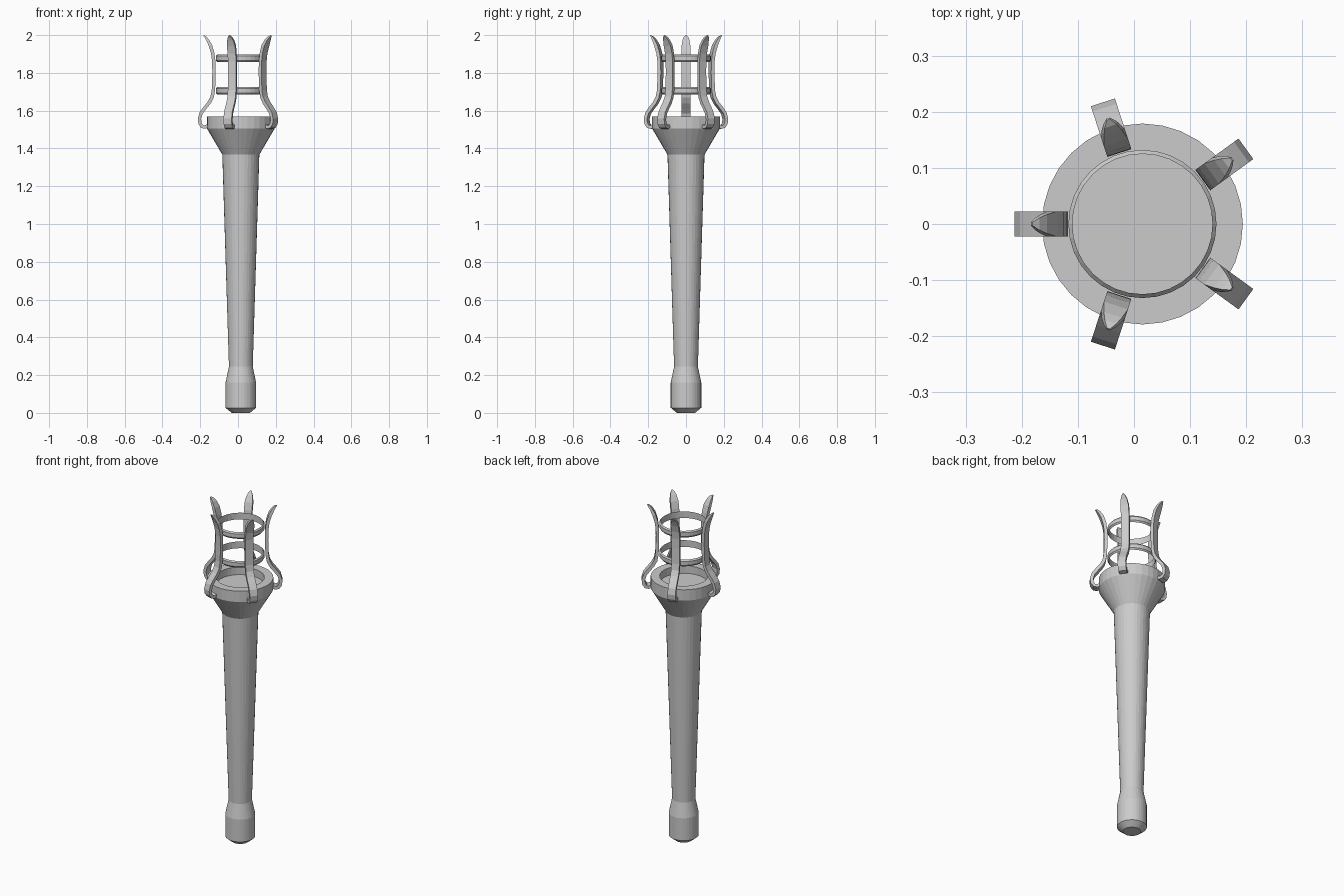
import bpy, bmesh, math
from mathutils import Vector

if "Cube" in bpy.data.objects:
    bpy.data.objects.remove(bpy.data.objects["Cube"])

CX = 0.015      # the handle axis sits slightly right of the bounding-box centre
SIDES = 32

grey = bpy.data.materials.new("plain grey")
grey.diffuse_color = (0.6, 0.6, 0.6, 1)
grey.use_nodes = True
grey.node_tree.nodes["Principled BSDF"].inputs["Base Color"].default_value = grey.diffuse_color


def finish(name, bm):
    bmesh.ops.recalc_face_normals(bm, faces=bm.faces)
    mesh = bpy.data.meshes.new(name)
    bm.to_mesh(mesh)
    bm.free()
    mesh.materials.append(grey)
    obj = bpy.data.objects.new(name, mesh)
    obj.location.x = CX
    bpy.context.collection.objects.link(obj)
    return obj


def lathe(name, profile, closed=False):
    """Spin (radius, z) points round z; open profiles get end caps."""
    bm = bmesh.new()
    rows = []
    for r, z in profile:
        rows.append([bm.verts.new((r * math.cos(2 * math.pi * i / SIDES),
                                   r * math.sin(2 * math.pi * i / SIDES), z))
                     for i in range(SIDES)])
    pairs = list(zip(rows, rows[1:]))
    if closed:
        pairs.append((rows[-1], rows[0]))
    for a, b in pairs:
        for i in range(SIDES):
            j = (i + 1) % SIDES
            bm.faces.new((a[i], a[j], b[j], b[i]))
    if not closed:
        bm.faces.new(rows[0])
        bm.faces.new(rows[-1])
    return finish(name, bm)


def prong(name, path, angle):
    """Sweep a flat bar along (radius, z, half width, half thickness) points."""
    bm = bmesh.new()
    rows = []
    for i, (r, z, w, t) in enumerate(path):
        a, b = path[max(i - 1, 0)], path[min(i + 1, len(path) - 1)]
        d = Vector((b[0] - a[0], b[1] - a[1])).normalized()
        nx, nz = d.y * t, -d.x * t
        rows.append([bm.verts.new(p) for p in (
            (r + nx, -w, z + nz), (r + nx, w, z + nz),
            (r - nx, w, z - nz), (r - nx, -w, z - nz))])
    for a, b in zip(rows, rows[1:]):
        for i in range(4):
            j = (i + 1) % 4
            bm.faces.new((a[i], a[j], b[j], b[i]))
    bm.faces.new(rows[0])
    bm.faces.new(rows[-1])
    obj = finish(name, bm)
    obj.rotation_euler.z = angle
    return obj


# Handle with pommel, tapered shaft, flared cup and shallow recess
lathe("handle_and_cup", [
    (0.048, 0.0), (0.081, 0.027), (0.081, 0.16), (0.063, 0.245),
    (0.098, 1.367), (0.179, 1.505), (0.179, 1.57),
    (0.13, 1.57), (0.13, 1.525)])

# Two thin hoops inside the prongs
for label, z in (("lower", 1.705), ("upper", 1.877)):
    lathe(label + "_hoop", [
        (0.125, z - 0.02), (0.132, z - 0.011), (0.132, z + 0.012),
        (0.125, z + 0.02)], closed=True)

# Five curved prongs with hooked feet and pointed, flared tips
W, T = 0.0225, 0.009
curve = [(0.176, 1.519), (0.19, 1.513), (0.205, 1.516), (0.216, 1.532),
         (0.219, 1.557), (0.21, 1.588), (0.19, 1.615), (0.168, 1.642),
         (0.152, 1.672), (0.145, 1.71), (0.142, 1.80), (0.143, 1.86),
         (0.149, 1.905), (0.161, 1.945)]
path = [(r, z, W, T) for r, z in curve]
path += [(0.176, 1.974, 0.017, 0.007), (0.187, 1.989, 0.011, 0.005),
         (0.197, 1.998, 0.003, 0.002)]
for k in range(5):
    prong(f"prong_{k + 1}", path, math.pi + k * 2 * math.pi / 5)
